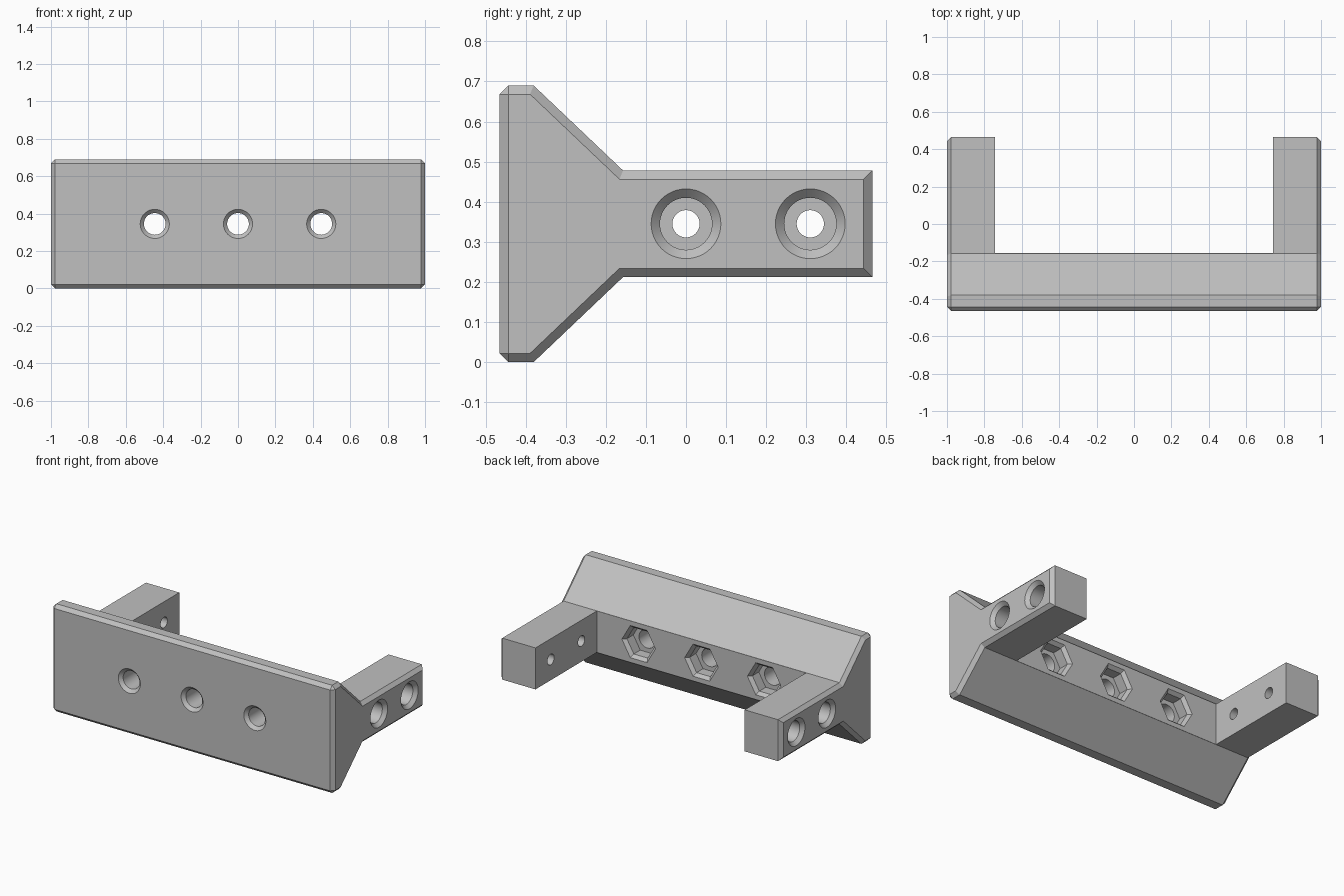
import bpy, bmesh, math
from mathutils import Matrix

cube = bpy.data.objects.get("Cube")
if cube:
    bpy.data.objects.remove(cube, do_unlink=True)

MID_Z = 0.345      # height of all hole centres
BEVEL = 0.022
ARM_IN = 0.742     # inner face of the arms
BACK = -0.157      # rear face of the plate
FRONT = -0.465

grey = bpy.data.materials.new("plain grey")
grey.use_nodes = True
colour = (0.53, 0.53, 0.53, 1)
grey.diffuse_color = colour
grey.node_tree.nodes["Principled BSDF"].inputs["Base Color"].default_value = colour


def to_object(name, bm):
    bmesh.ops.recalc_face_normals(bm, faces=bm.faces)
    mesh = bpy.data.meshes.new(name)
    bm.to_mesh(mesh)
    bm.free()
    mesh.materials.append(grey)
    obj = bpy.data.objects.new(name, mesh)
    bpy.context.collection.objects.link(obj)
    return obj


def stepped_cutter(name, rings, sides, matrix):
    """Solid through rings of (radius, depth); depth runs along local +z."""
    bm = bmesh.new()
    loops = []
    for radius, depth in rings:
        loops.append([bm.verts.new((radius * math.cos(2 * math.pi * i / sides),
                                    radius * math.sin(2 * math.pi * i / sides), depth))
                      for i in range(sides)])
    for a, b in zip(loops, loops[1:]):
        for i in range(sides):
            j = (i + 1) % sides
            bm.faces.new((a[i], a[j], b[j], b[i]))
    bm.faces.new(loops[0])
    bm.faces.new(loops[-1])
    bm.transform(matrix)
    return to_object(name, bm)


def cut(target, cutter):
    mod = target.modifiers.new("cut", "BOOLEAN")
    mod.operation = "DIFFERENCE"
    mod.solver = "EXACT"
    mod.object = cutter
    bpy.context.view_layer.objects.active = target
    bpy.ops.object.modifier_apply(modifier=mod.name)
    bpy.data.objects.remove(cutter, do_unlink=True)


# Bracket: side profile extruded across the full width
half = [(FRONT, 0.345), (-0.38, 0.345), (BACK, 0.133), (0.465, 0.133)]
outline = ([(y, MID_Z - h) for y, h in half]
           + [(y, MID_Z + h) for y, h in reversed(half)])
bm = bmesh.new()
cap = bm.faces.new([bm.verts.new((-1, y, z)) for y, z in outline])
new = bmesh.ops.extrude_face_region(bm, geom=[cap])["geom"]
bmesh.ops.translate(bm, vec=(2, 0, 0),
                    verts=[v for v in new if isinstance(v, bmesh.types.BMVert)])
bmesh.ops.recalc_face_normals(bm, faces=bm.faces)


# Chamfer both end outlines and the long front edges
def is_chamfered(edge):
    a, b = (v.co for v in edge.verts)
    return abs(a.x - b.x) < 0.01 or (a.y + b.y) / 2 < FRONT + 0.01


bmesh.ops.bevel(bm, geom=[e for e in bm.edges if is_chamfered(e)], offset=BEVEL,
                offset_type="OFFSET", segments=1, profile=0.5, affect="EDGES")
bracket = to_object("mounting_bracket", bm)

# Open the space between the two arms
bm = bmesh.new()
bmesh.ops.create_cube(bm, size=1)
bm.transform(Matrix.Translation((0, BACK + 0.501, MID_Z))
             @ Matrix.Diagonal((2 * ARM_IN, 1, 1, 1)))
cut(bracket, to_object("gap_cutter", bm))

# Plate bolt holes: countersunk in front, hexagonal nut pocket behind
for x in (-0.445, 0, 0.445):
    front = Matrix.Translation((x, FRONT, MID_Z)) @ Matrix.Rotation(-math.pi / 2, 4, "X")
    back = Matrix.Translation((x, BACK, MID_Z)) @ Matrix.Rotation(math.pi / 2, 4, "X")
    cut(bracket, stepped_cutter("bolt_cutter", [(0.09, -0.012), (0.058, 0.02), (0.058, 0.4)],
                                48, front))
    cut(bracket, stepped_cutter("nut_cutter", [(0.13, -0.012), (0.098, 0.02), (0.098, 0.085)],
                                6, back))

# Arm screw holes: chamfered counterbore outside, narrow hole through
for side in (-1, 1):
    for y in (0, 0.31):
        place = (Matrix.Translation((side, y, MID_Z))
                 @ Matrix.Rotation(-side * math.pi / 2, 4, "Y"))
        rings = [(0.099, -0.012), (0.065, 0.022), (0.065, 0.12), (0.034, 0.12), (0.034, 0.4)]
        cut(bracket, stepped_cutter("screw_cutter", rings, 48, place))

# Smooth hole walls, crisp everywhere else
bpy.ops.object.select_all(action="DESELECT")
bracket.select_set(True)
bpy.context.view_layer.objects.active = bracket
bpy.ops.object.shade_smooth_by_angle(angle=math.radians(25))
